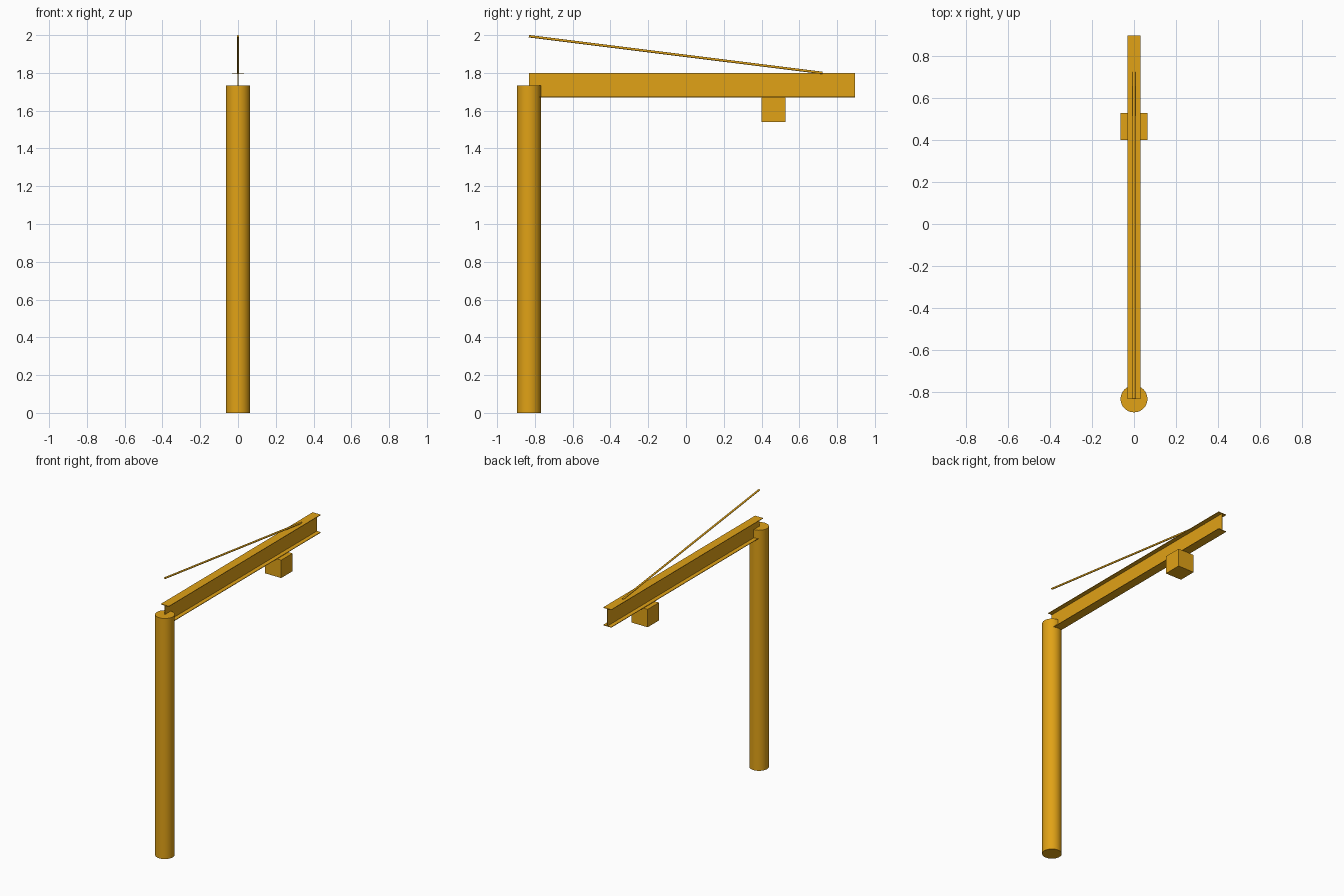
import bpy
import bmesh
import math
from mathutils import Vector

cube = bpy.data.objects.get("Cube")
if cube:
    bpy.data.objects.remove(cube, do_unlink=True)

# One painted steel colour for everything
paint = bpy.data.materials.new("amber_paint")
paint.use_nodes = True
colour = (0.75, 0.36, 0.008, 1)
paint.diffuse_color = colour
paint.node_tree.nodes["Principled BSDF"].inputs["Base Color"].default_value = colour


def box(name, low, high):
    low, high = Vector(low), Vector(high)
    bpy.ops.mesh.primitive_cube_add(size=1, location=(low + high) / 2)
    obj = bpy.context.object
    obj.name = name
    obj.scale = high - low
    bpy.ops.object.transform_apply(location=False, rotation=False, scale=True)
    obj.data.materials.append(paint)
    return obj


def rod(name, start, end, radius, sides):
    start, end = Vector(start), Vector(end)
    axis = end - start
    bpy.ops.mesh.primitive_cylinder_add(vertices=sides, radius=radius, depth=axis.length,
                                        location=(start + end) / 2)
    obj = bpy.context.object
    obj.name = name
    obj.rotation_euler = axis.to_track_quat("Z", "Y").to_euler()
    bpy.ops.object.shade_smooth_by_angle(angle=math.radians(35))
    obj.data.materials.append(paint)
    return obj


def i_beam(name, y0, y1, z0, z1, width, thick):
    # I-shaped profile extruded along y
    w, t = width / 2, thick / 2
    right = [(w, z0), (w, z0 + thick), (t, z0 + thick),
             (t, z1 - thick), (w, z1 - thick), (w, z1)]
    profile = right + [(-x, z) for x, z in reversed(right)]
    bm = bmesh.new()
    face = bm.faces.new([bm.verts.new((x, y0, z)) for x, z in profile])
    result = bmesh.ops.extrude_face_region(bm, geom=[face], use_keep_orig=True)
    moved = [v for v in result["geom"] if isinstance(v, bmesh.types.BMVert)]
    bmesh.ops.translate(bm, verts=moved, vec=(0, y1 - y0, 0))
    bmesh.ops.recalc_face_normals(bm, faces=bm.faces)
    mesh = bpy.data.meshes.new(name)
    bm.to_mesh(mesh)
    bm.free()
    mesh.materials.append(paint)
    obj = bpy.data.objects.new(name, mesh)
    bpy.context.collection.objects.link(obj)
    return obj


mast_y = -0.832

# Upright column
rod("column", (0, mast_y, 0), (0, mast_y, 1.733), 0.064, 32)

# Horizontal boom
i_beam("boom_beam", mast_y, 0.896, 1.67, 1.8, 0.064, 0.004)

# Hoist trolley under the boom
box("hoist_trolley", (-0.064, 0.4, 1.541), (0.064, 0.528, 1.67))

# Sloping tie rod above the boom
rod("tie_rod", (0, mast_y, 1.994), (0, 0.722, 1.8), 0.0065, 16)
